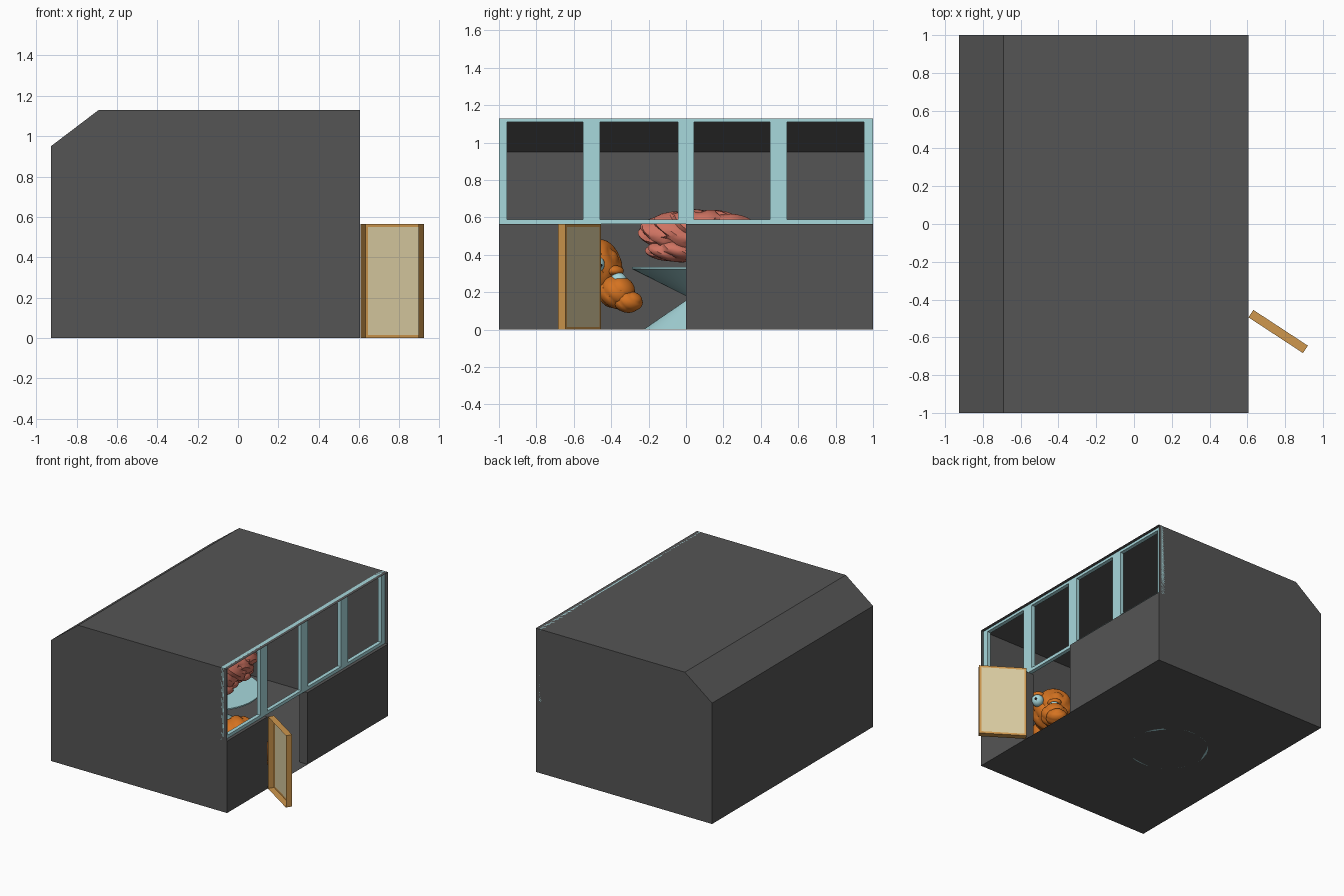
import bpy, bmesh, math
from mathutils import Vector, Matrix

if "Cube" in bpy.data.objects:
    bpy.data.objects.remove(bpy.data.objects["Cube"])


def mat(name, rgb):
    m = bpy.data.materials.new(name)
    m.diffuse_color = (*rgb, 1)
    m.use_nodes = True
    m.node_tree.nodes["Principled BSDF"].inputs["Base Color"].default_value = m.diffuse_color
    return m


GREY = mat("dark grey", (0.09, 0.09, 0.09))
BLUE = mat("pale blue", (0.39, 0.69, 0.72))
PINK = mat("salmon pink", (0.62, 0.17, 0.12))
ORANGE = mat("orange", (0.66, 0.17, 0.015))
TAN = mat("tan wood", (0.62, 0.31, 0.075))
CREAM = mat("cream", (0.70, 0.60, 0.36))
BLACK = mat("black", (0.01, 0.01, 0.01))


def finish(name, bm, *mats, smooth=None):
    bmesh.ops.recalc_face_normals(bm, faces=bm.faces)
    me = bpy.data.meshes.new(name)
    bm.to_mesh(me)
    bm.free()
    ob = bpy.data.objects.new(name, me)
    bpy.context.collection.objects.link(ob)
    for m in mats:
        me.materials.append(m)
    if smooth:
        bpy.ops.object.select_all(action='DESELECT')
        ob.select_set(True)
        bpy.context.view_layer.objects.active = ob
        bpy.ops.object.shade_smooth_by_angle(angle=math.radians(smooth))
    return ob


def add_box(bm, lo, hi):
    lo, hi = Vector(lo), Vector(hi)
    m = Matrix.Translation((lo + hi) / 2) @ Matrix.Diagonal((*(hi - lo), 1))
    bmesh.ops.create_cube(bm, size=1, matrix=m)


def boxes(name, material, *spans):
    bm = bmesh.new()
    for lo, hi in spans:
        add_box(bm, lo, hi)
    return finish(name, bm, material)


def add_blob(bm, centre, radii, folds=0.0, freq=22, turn=0.0, sub=4):
    """Ellipsoid with winding grooves."""
    vs = bmesh.ops.create_icosphere(bm, subdivisions=sub, radius=1)["verts"]
    rot = Matrix.Rotation(turn, 3, 'Z')
    for v in vs:
        p = v.co.copy()
        q = rot @ Vector(p[i] * radii[i] for i in range(3))
        if folds:
            w = math.sin(freq * q.y + 2.2 * math.sin(14 * q.x + 5 * q.z)
                         + 1.5 * math.sin(18 * q.z))
            q *= 1 - folds * (1 - abs(w)) ** 2
        v.co = q + Vector(centre)


# Room shell: floor, walls and roof, open on the right
bm = bmesh.new()
prof = [(0.605, 0), (-0.927, 0), (-0.927, 0.95), (-0.69, 1.13), (0.605, 1.13)]
a, b = [[bm.verts.new((x, y, z)) for x, z in prof] for y in (-1, 1)]
bm.faces.new(a)
bm.faces.new(b)
for i in range(4):
    bm.faces.new((a[i], a[i + 1], b[i + 1], b[i]))
finish("room_shell", bm, GREY)

# Low right wall on both sides of the doorway
boxes("lower_wall", GREY,
      ((0.535, -1, 0), (0.605, -0.495, 0.565)),
      ((0.535, 0, 0), (0.605, 1, 0.565)))

# Window frame with four openings
F0, F1 = 0.55, 0.58
bars = [(-1, -0.957), (-0.55, -0.46), (-0.043, 0.043), (0.45, 0.54), (0.953, 1)]
boxes("window_frame", BLUE,
      ((F0, -1, 0.565), (F1, 1, 0.59)), ((F0, -1, 1.11), (F1, 1, 1.13)),
      *[((F0, y0, 0.59), (F1, y1, 1.11)) for y0, y1 in bars])

# Open door: shallow tray, open at the front, with an inset panel
W, H, D = 0.345, 0.565, 0.047
bm = bmesh.new()
add_box(bm, (0, -D, 0), (W, 0, H))
bm.faces.ensure_lookup_table()
bm.normal_update()
bmesh.ops.delete(bm, geom=[f for f in bm.faces if f.normal.y < -0.9], context='FACES')
back = [f for f in bm.faces if f.normal.y > 0.9]
bmesh.ops.inset_region(bm, faces=back, thickness=0.022)
back[0].material_index = 1
door = finish("door", bm, TAN, CREAM)
door.location = (0.632, -0.455, 0)
door.rotation_euler.z = math.atan2(-0.19, 0.29)

# Pedestal table with a narrow waist
TX, TY = -0.27, 0.06
bm = bmesh.new()
rings, N = [(0.29, 0), (0.04, 0.17), (0.35, 0.325), (0.35, 0.335)], 48
loops = [[bm.verts.new((TX + r * math.cos(t * math.tau / N),
                        TY + r * math.sin(t * math.tau / N), z))
          for t in range(N)] for r, z in rings]
for l0, l1 in zip(loops, loops[1:]):
    for i in range(N):
        j = (i + 1) % N
        bm.faces.new((l0[i], l0[j], l1[j], l1[i]))
bm.faces.new(loops[0])
bm.faces.new(loops[-1])
finish("pedestal_table", bm, BLUE, smooth=30)

# Folded pink mass on the table: two halves with lower lobes
bm = bmesh.new()
for s in (-1, 1):
    add_blob(bm, (TX + s * 0.125, TY + 0.01, 0.525), (0.14, 0.33, 0.12), 0.22)
    add_blob(bm, (TX + s * 0.12, TY - 0.09, 0.425), (0.12, 0.19, 0.065), 0.18)
    add_blob(bm, (TX + s * 0.10, TY + 0.17, 0.425), (0.11, 0.14, 0.06), 0.18)
finish("folded_mass", bm, PINK, smooth=35)

# Creature looking out of the doorway
eyes = [Vector((0.45, -0.36, 0.26)), Vector((0.507, -0.48, 0.35))]
look = Vector((0.75, 0.5, -0.15)).normalized()
bm = bmesh.new()
add_blob(bm, (0.35, -0.50, 0.33), (0.15, 0.16, 0.165), 0.10, 26)
add_blob(bm, (0.44, -0.37, 0.20), (0.10, 0.10, 0.09), 0.08, 30)
add_blob(bm, (0.47, -0.31, 0.15), (0.075, 0.08, 0.06), 0.06, 34)
add_blob(bm, (0.22, -0.64, 0.20), (0.17, 0.18, 0.20), 0.10, 24)
for e in eyes:  # brow ridges
    add_blob(bm, e + Vector((-0.02, -0.025, 0.055)), (0.045, 0.055, 0.03), 0.1, 40, 0.5, 3)
finish("creature_head", bm, ORANGE, smooth=35)

# Eyes with pupils, coloured by distance along the gaze
bm = bmesh.new()
for e in eyes:
    n0 = len(bm.faces)
    add_blob(bm, e, (0.045, 0.045, 0.045), sub=4)
    bm.faces.ensure_lookup_table()
    for f in bm.faces[n0:]:
        f.material_index = int((f.calc_center_median() - e).dot(look) > 0.0435)
finish("creature_eyes", bm, BLUE, BLACK, smooth=40)
